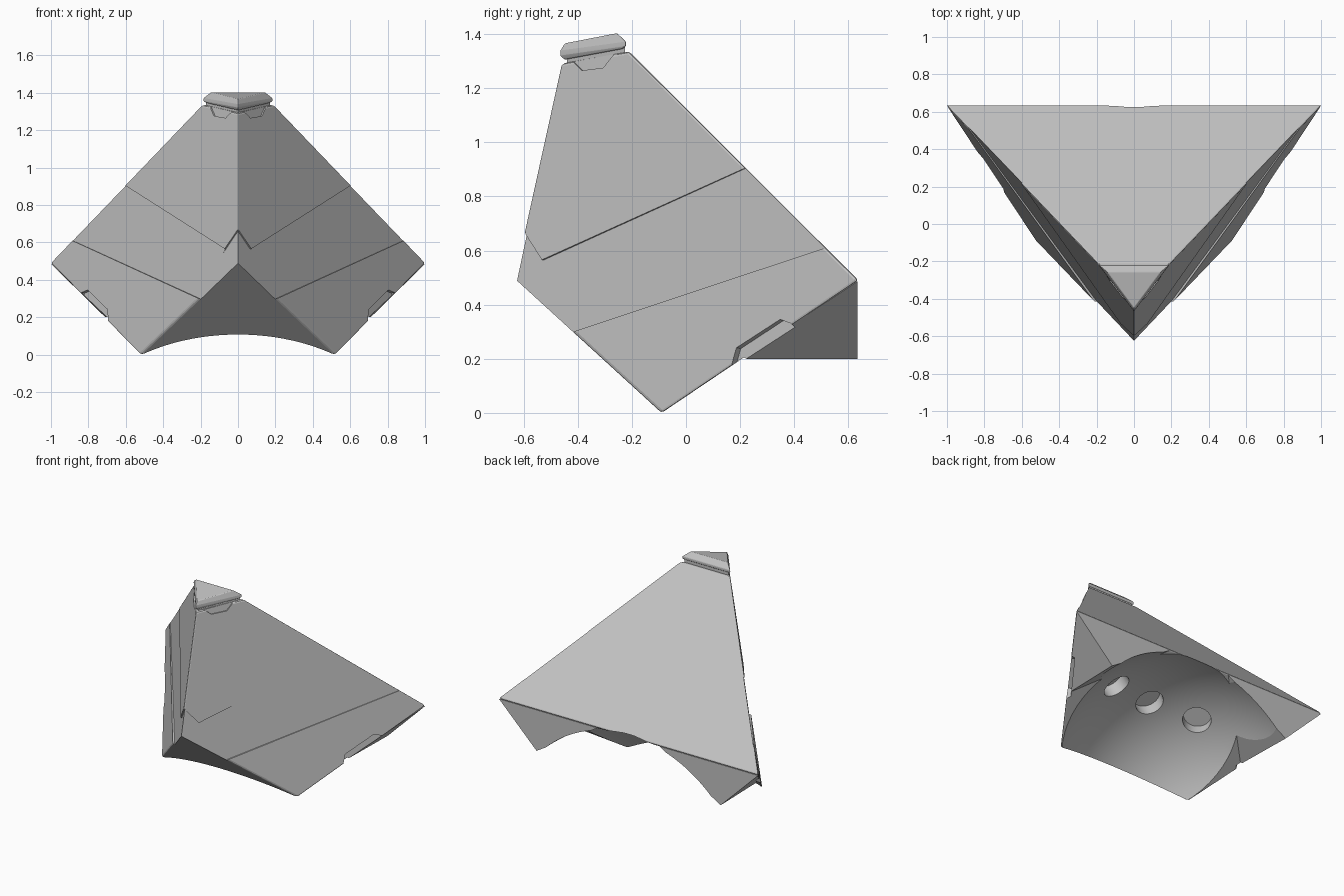
import bpy, bmesh, math
from mathutils import Vector

cube = bpy.data.objects.get("Cube")
if cube:
    bpy.data.objects.remove(cube, do_unlink=True)

grey = bpy.data.materials.new("plain grey")
grey.use_nodes = True
colour = (0.54, 0.54, 0.54, 1)
grey.diffuse_color = colour
grey.node_tree.nodes["Principled BSDF"].inputs["Base Color"].default_value = colour

NORMAL = Vector((1.01, -0.8, 0.17)).normalized()
RIDGE_FOOT = Vector((0, -0.63, 0.5))


def link(name, bm):
    bmesh.ops.recalc_face_normals(bm, faces=bm.faces)
    mesh = bpy.data.meshes.new(name)
    bm.to_mesh(mesh)
    bm.free()
    mesh.materials.append(grey)
    ob = bpy.data.objects.new(name, mesh)
    bpy.context.collection.objects.link(ob)
    return ob


def mirrored(points):
    """Add the other side of every point that is off the centre plane."""
    return points + [(-x, y, z) for x, y, z in points if x]


def hull(name, points):
    bm = bmesh.new()
    for p in points:
        bm.verts.new(p)
    bmesh.ops.convex_hull(bm, input=bm.verts)
    bmesh.ops.dissolve_limit(bm, angle_limit=0.03, verts=bm.verts, edges=bm.edges)
    return link(name, bm)


def activate(ob):
    bpy.ops.object.select_all(action='DESELECT')
    ob.select_set(True)
    bpy.context.view_layer.objects.active = ob


def bevel(ob, width):
    activate(ob)
    mod = ob.modifiers.new("bevel", 'BEVEL')
    mod.width, mod.segments, mod.limit_method = width, 2, 'ANGLE'
    bpy.ops.object.modifier_apply(modifier=mod.name)


def combine(ob, tool, operation='DIFFERENCE'):
    tool.hide_render = True
    activate(ob)
    mod = ob.modifiers.new("combine", 'BOOLEAN')
    mod.operation, mod.solver, mod.object = operation, 'EXACT', tool
    bpy.ops.object.modifier_apply(modifier=mod.name)
    bpy.data.objects.remove(tool, do_unlink=True)


def on_side(y, z):
    """Point on the side face at this y and z."""
    d = Vector((0, y, z)) - RIDGE_FOOT
    return Vector((-(NORMAL.y * d.y + NORMAL.z * d.z) / NORMAL.x, y, z))


def cut_side(ob, outline, depth):
    """Sink an outline, given in y and z, into both side faces."""
    for s in (1, -1):
        pts = [on_side(y, z) + NORMAL * k for y, z in outline for k in (-depth, 0.03)]
        combine(ob, hull("side_cutter", [(p.x * s, p.y, p.z) for p in pts]))


# Faceted shell
shell = hull("shell", mirrored([
    (0, -0.637, 0.5), (0, -0.463, 1.29), (0.195, -0.21, 1.335),
    (1.005, 0.637, 0.49), (0.525, -0.09, 0)]))
bevel(shell, 0.01)

# Rear corner tabs hanging below the base plane
for s in (1, -1):
    combine(shell, hull("corner_tab", [(s * x, y, z) for x, y, z in (
        (1, 0.633, 0.485), (0.71, 0.633, 0.2), (0.7, 0.2, 0.2),
        (0.24, 0.633, 0.485), (0.6, 0.45, 0.5))]), 'UNION')

# Spherical hollow
centre, radius = Vector((0, 0.55, -0.415)), 0.92
bm = bmesh.new()
bmesh.ops.create_uvsphere(bm, u_segments=96, v_segments=64, radius=radius)
bmesh.ops.translate(bm, verts=bm.verts, vec=centre)
combine(shell, link("hollow_cutter", bm))

# Three round sockets in the hollow
for x, y in ((-0.33, 0.22), (0, 0.15), (0.33, 0.22)):
    flat = Vector((x, y - centre.y, 0))
    out = Vector((flat.x, flat.y, math.sqrt(radius ** 2 - flat.length ** 2)))
    bm = bmesh.new()
    bmesh.ops.create_cone(bm, cap_ends=True, segments=40, radius1=0.09, radius2=0.09, depth=0.15)
    bmesh.ops.rotate(bm, verts=bm.verts, matrix=out.to_track_quat('Z', 'Y').to_matrix())
    bmesh.ops.translate(bm, verts=bm.verts, vec=centre + out)
    combine(shell, link("socket_cutter", bm))

# Slightly sunken middle band on both sides, notched up at the front ridge
cut_side(shell, [(0.25, 0.919), (-0.53, 0.565), (-0.55, 0.253), (0.55, 0.622)], 0.005)
cut_side(shell, [(-0.47, 0.471), (-0.61, 0.69), (-0.72, 0.66), (-0.55, 0.253)], 0.005)

# Recesses at the lower edge and under the cap
cut_side(shell, [(0.165, 0.15), (0.19, 0.24), (0.35, 0.345), (0.39, 0.33), (0.39, 0.28)], 0.02)
cut_side(shell, [(-0.42, 1.3), (-0.385, 1.265), (-0.305, 1.275), (-0.27, 1.32),
                 (-0.27, 1.36), (-0.42, 1.36)], 0.008)

# Neck and bevelled triangular cap
neck = hull("cap_neck", mirrored([
    (0, -0.44, 1.28), (0.17, -0.225, 1.32), (0, -0.44, 1.33), (0.17, -0.225, 1.37)]))
cap = hull("cap", mirrored([
    (0, -0.45, 1.305), (0.17, -0.235, 1.345),
    (0, -0.467, 1.32), (0.187, -0.222, 1.355),
    (0, -0.465, 1.34), (0.185, -0.222, 1.372),
    (0, -0.45, 1.365), (0.145, -0.255, 1.403)]))
bevel(cap, 0.004)

for ob in (shell, neck, cap):
    activate(ob)
    bpy.ops.object.shade_smooth_by_angle(angle=math.radians(12))
